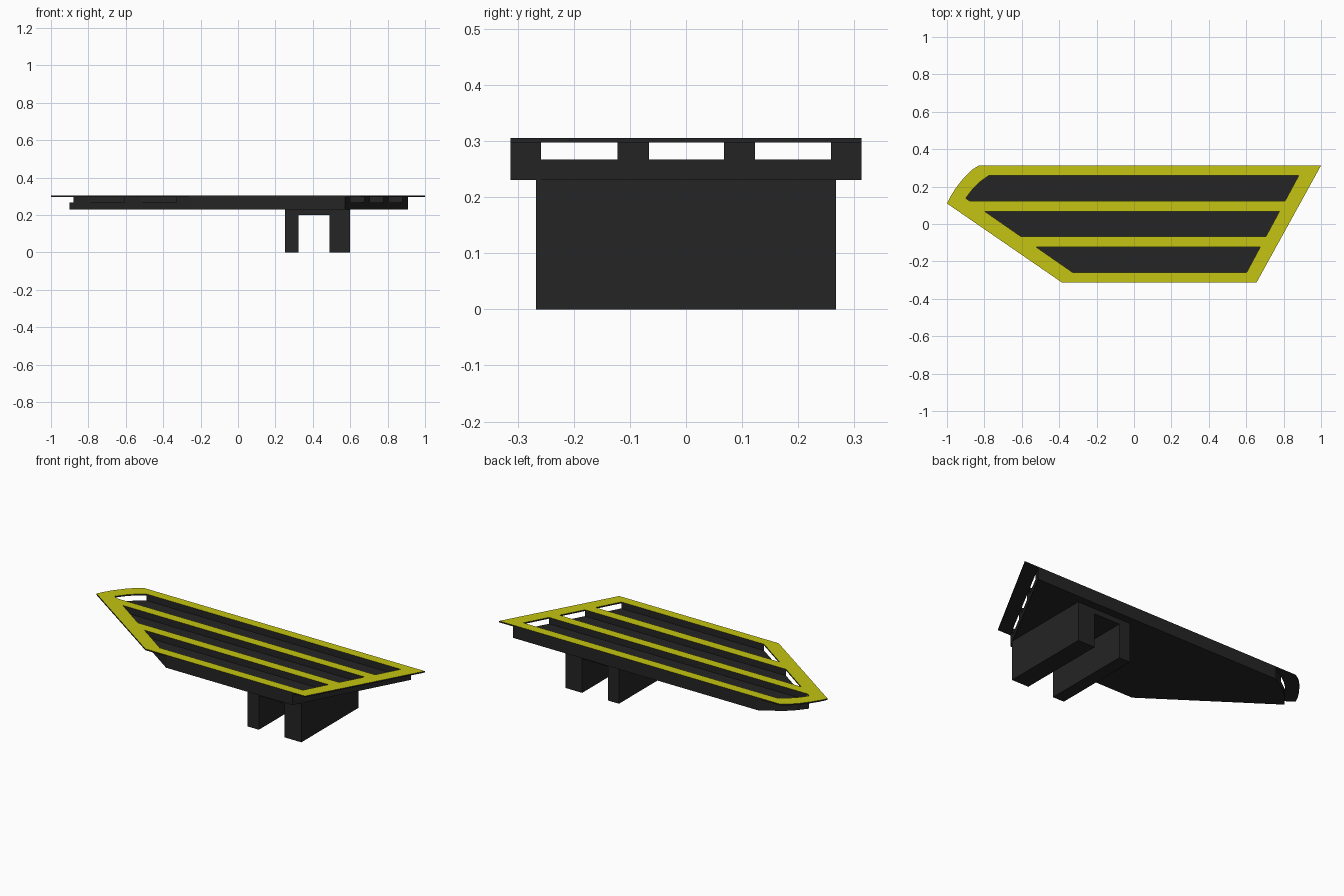
import bpy, bmesh

if "Cube" in bpy.data.objects:
    bpy.data.objects.remove(bpy.data.objects["Cube"])


def material(name, rgb):
    m = bpy.data.materials.new(name)
    m.diffuse_color = (*rgb, 1)
    m.use_nodes = True
    m.node_tree.nodes["Principled BSDF"].inputs["Base Color"].default_value = m.diffuse_color
    return m


BLACK = material("black", (0.018, 0.018, 0.018))
YELLOW = material("yellow", (0.55, 0.55, 0.006))


def prism(name, outline, z0, z1, holes=(), top=None):
    """Flat outline with optional holes, extruded from z0 to z1."""
    bm = bmesh.new()
    edges = []
    for loop in (outline, *holes):
        vs = [bm.verts.new((x, y, z0)) for x, y in loop]
        edges += [bm.edges.new((a, b)) for a, b in zip(vs, vs[1:] + vs[:1])]
    if holes:
        bmesh.ops.triangle_fill(bm, edges=edges, use_beauty=True)
    else:
        bm.faces.new(vs)
    ext = bmesh.ops.extrude_face_region(bm, geom=bm.faces[:], use_keep_orig=True)
    moved = [v for v in ext["geom"] if isinstance(v, bmesh.types.BMVert)]
    bmesh.ops.translate(bm, verts=moved, vec=(0, 0, z1 - z0))
    bmesh.ops.recalc_face_normals(bm, faces=bm.faces[:])
    me = bpy.data.meshes.new(name)
    me.materials.append(BLACK)
    if top:
        me.materials.append(top)
        for f in bm.faces:
            f.material_index = int(f.normal.z > 0.9)
    bm.to_mesh(me)
    bm.free()
    ob = bpy.data.objects.new(name, me)
    bpy.context.collection.objects.link(ob)
    return ob


def band(poly, y0, y1):
    """Part of a convex outline lying between two y values."""
    for lim, s in ((y0, 1), (y1, -1)):
        out = []
        for (ax, ay), (bx, by) in zip(poly, poly[1:] + poly[:1]):
            da, db = s * (ay - lim), s * (by - lim)
            if da >= 0:
                out.append((ax, ay))
            if da * db < 0:
                t = da / (da - db)
                out.append((ax + t * (bx - ax), lim))
        poly = out
    return poly


H = 0.313
deck_outline = [(-0.385, -H), (0.655, -H), (1, H), (-0.83, H), (-0.87, 0.287),
                (-0.91, 0.247), (-0.95, 0.196), (-0.98, 0.15), (-1, 0.11)]
body_outline = [(-0.25, -H), (0.573, -H), (0.91, H), (-0.69, H), (-0.775, 0.26),
                (-0.82, 0.228), (-0.86, 0.19), (-0.90, 0.138)]
slots = [(-0.258, -0.122), (-0.066, 0.068), (0.123, 0.258)]

# Yellow-topped deck with three long slots, overhanging both ends
prism("deck_plate", deck_outline, 0.297, 0.305,
      [band(body_outline, a, b) for a, b in slots], YELLOW)

# Floor of the channels
prism("channel_floor", body_outline, 0.23, 0.267)

# Ribs between the channels, open at both ends
limits = [-H] + [y for s in slots for y in s] + [H]
for i in range(0, 8, 2):
    prism(f"rib_{i // 2 + 1}", band(body_outline, limits[i], limits[i + 1]),
          0.267, 0.297)


# Mounting bracket: channel profile run along y
profile = [(0.25, 0), (0.323, 0), (0.323, 0.2), (0.49, 0.2),
           (0.49, 0), (0.6, 0), (0.6, 0.23), (0.25, 0.23)]
bracket = prism("mounting_bracket", profile, -0.267, 0.267)
for v in bracket.data.vertices:
    x, z, y = v.co
    v.co = (x, -y, z)
